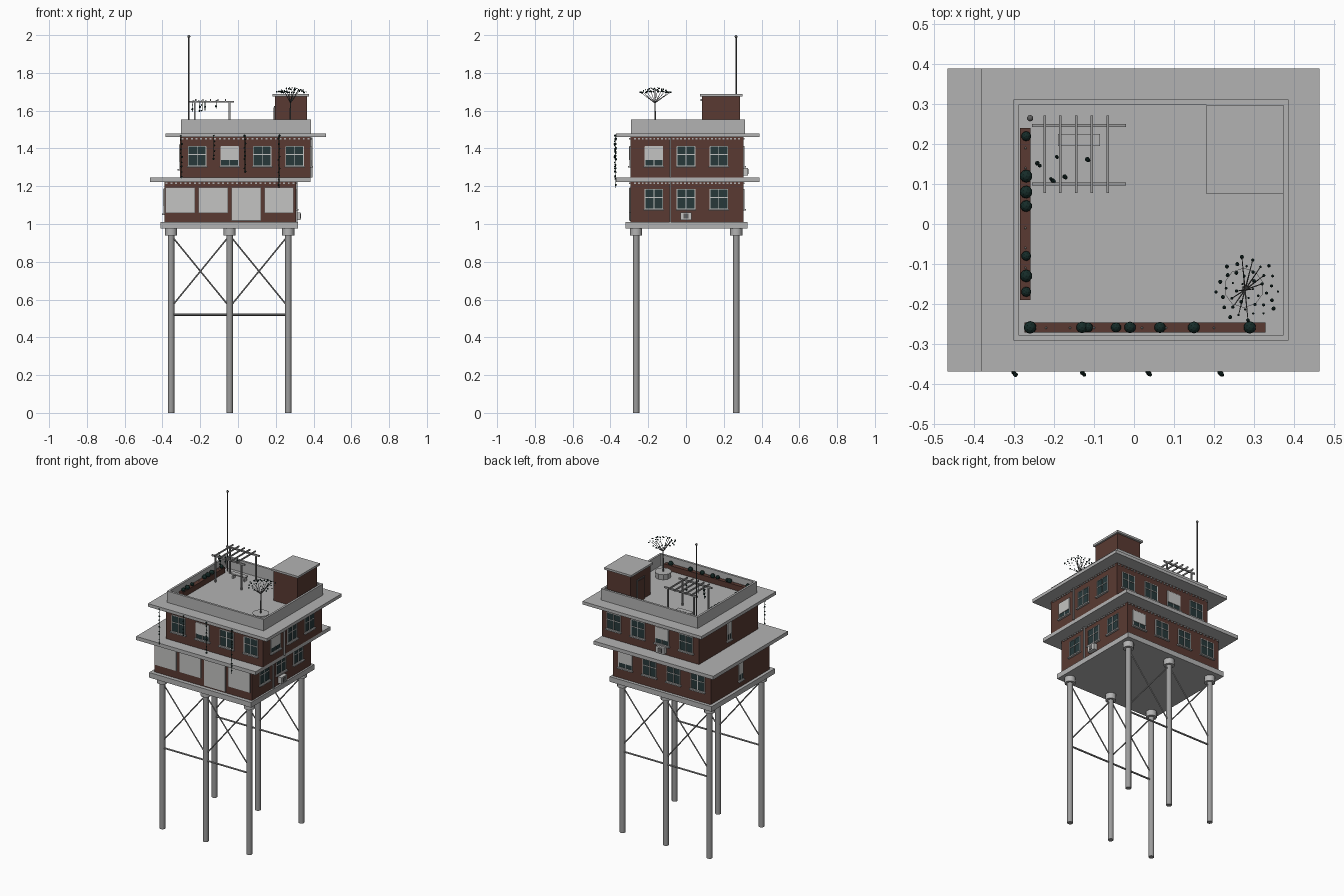
import bpy
import bmesh
import math
import random
from mathutils import Vector, Matrix

random.seed(4)
start_cube = bpy.data.objects.get("Cube")
if start_cube:
    bpy.data.objects.remove(start_cube, do_unlink=True)


def material(name, red, green, blue):
    mat = bpy.data.materials.new(name)
    mat.use_nodes = True
    colour = (red, green, blue, 1)
    mat.diffuse_color = colour
    mat.node_tree.nodes["Principled BSDF"].inputs["Base Color"].default_value = colour
    return mat


brick = material("brick brown", .1, .042, .032)
concrete = material("concrete grey", .45, .45, .45)
steel = material("steel grey", .33, .33, .33)
dark_steel = material("dark steel", .12, .12, .12)
panel = material("light panel", .55, .55, .54)
glass = material("dark glass", .02, .04, .042)
foliage = material("dark foliage", .008, .025, .022)


class Part:
    """Collects simple solids into one named object."""

    def __init__(self, name, mat, smooth=False):
        self.name, self.mat, self.smooth = name, mat, smooth
        self.bm = bmesh.new()

    def box(self, x0, x1, y0, y1, z0, z1):
        centre = Vector((x0 + x1, y0 + y1, z0 + z1)) / 2
        size = Matrix.Diagonal((abs(x1 - x0), abs(y1 - y0), abs(z1 - z0), 1))
        bmesh.ops.create_cube(self.bm, size=1, matrix=Matrix.Translation(centre) @ size)

    def rod(self, a, b, radius, sides=6, tip=None):
        a, b = Vector(a), Vector(b)
        turn = (b - a).to_track_quat("Z", "Y").to_matrix().to_4x4()
        bmesh.ops.create_cone(
            self.bm, cap_ends=True, segments=sides, radius1=radius,
            radius2=radius if tip is None else tip, depth=(b - a).length,
            matrix=Matrix.Translation((a + b) / 2) @ turn)

    def blob(self, centre, radius, detail=1):
        bmesh.ops.create_icosphere(self.bm, subdivisions=detail, radius=radius,
                                   matrix=Matrix.Translation(centre))

    def finish(self):
        mesh = bpy.data.meshes.new(self.name)
        self.bm.to_mesh(mesh)
        self.bm.free()
        mesh.materials.append(self.mat)
        obj = bpy.data.objects.new(self.name, mesh)
        bpy.context.collection.objects.link(obj)
        if self.smooth:
            bpy.ops.object.select_all(action="DESELECT")
            obj.select_set(True)
            bpy.context.view_layer.objects.active = obj
            bpy.ops.object.shade_smooth_by_angle(angle=math.radians(40))


def single_box(name, mat, *bounds):
    part = Part(name, mat)
    part.box(*bounds)
    part.finish()


# Stilts, collars and cross bracing
columns = Part("columns", steel, True)
collars = Part("column_collars", concrete, True)
braces = Part("cross_braces", steel)
column_x = (-.354, -.044, .266)
for y in (-.264, .266):
    for x in column_x:
        columns.rod((x, y, 0), (x, y, .98), .017, 12)
        collars.rod((x, y, .94), (x, y, .98), .032, 12)
    for a, b in zip(column_x, column_x[1:]):
        braces.rod((a, y, .94), (b, y, .56), .004)
        braces.rod((a, y, .56), (b, y, .94), .004)
        braces.rod((a, y, .52), (b, y, .52), .006)
for part in (columns, collars, braces):
    part.finish()

# Floors and storeys
single_box("platform", concrete, -.41, .317, -.32, .325, .977, 1.01)
single_box("lower_storey", brick, -.39, .306, -.295, .305, 1.01, 1.223)
single_box("middle_slab", concrete, -.467, .385, -.37, .39, 1.223, 1.246)
single_box("upper_storey", brick, -.306, .385, -.295, .305, 1.246, 1.46)
single_box("roof_slab", concrete, -.383, .465, -.37, .39, 1.46, 1.48)

# Parapet ring
parapet = Part("parapet", concrete)
for y in (-.292, .298):
    parapet.box(-.302, .387, y, y + .014, 1.48, 1.553)
for x in (-.302, .374):
    parapet.box(x, x + .013, -.278, .298, 1.48, 1.553)
parapet.finish()

# Wall fittings, placed by side, position along the wall and depth off it
panes = Part("window_panes", glass)
bars = Part("window_bars", panel)
blinds = Part("window_blinds", panel)
sills = Part("window_sills", concrete)
coolers = Part("air_conditioners", panel)
fans = Part("air_conditioner_fans", dark_steel)
dentils = Part("cornice_blocks", concrete)
pipes = Part("drain_pipes", steel)
lower = dict(front=-.295, back=.305, left=-.39, right=.306)
upper = dict(front=-.295, back=.305, left=-.306, right=.385)


def on_wall(part, storey, side, u0, u1, z0, z1, d0, d1):
    sign = -1 if side in ("front", "left") else 1
    w0, w1 = storey[side] + sign * d0, storey[side] + sign * d1
    if side in ("front", "back"):
        part.box(u0, u1, w0, w1, z0, z1)
    else:
        part.box(w0, w1, u0, u1, z0, z1)


def window(storey, side, u, z, blind=False, half=.047, height=.104):
    top = z + height
    on_wall(panes, storey, side, u - half, u + half, z, top, -.004, .002)
    for edge in (u - half, u, u + half):
        on_wall(bars, storey, side, edge - .002, edge + .002, z, top, 0, .005)
    for level in (z, z + height * .58, top):
        on_wall(bars, storey, side, u - half, u + half, level - .002, level + .002, 0, .005)
    if blind:
        on_wall(blinds, storey, side, u - half, u + half, z + height * .3, top, 0, .006)
    on_wall(sills, storey, side, u - half - .007, u + half + .007, z - .008, z, 0, .013)


def cooler(storey, side, u, z):
    on_wall(coolers, storey, side, u - .03, u + .03, z, z + .04, 0, .024)
    on_wall(fans, storey, side, u - .014, u + .014, z + .007, z + .033, .024, .027)


for i in range(4):
    x = -.216 + i * .172
    window(upper, "front", x, 1.307, i == 1)
    window(upper, "back", x, 1.307, i == 1)
    window(lower, "back", x - .083, 1.08, i == 3)
for i, y in enumerate((-.17, 0, .174)):
    window(upper, "right", y, 1.307, i == 0)
    window(lower, "right", y, 1.08)
for storey, z in ((lower, 1.055), (upper, 1.29)):
    window(storey, "left", 0, z, True, .02, .13)
    on_wall(pipes, storey, "right", -.088, -.08, z - .045, z + .168, 0, .01)
    for side in ("front", "right", "back"):
        low, high = (-.28, .29) if side == "right" else (storey["left"], storey["right"])
        for i in range(28):
            u = low + (high - low) * (i + .5) / 28
            on_wall(dentils, storey, side, u - .005, u + .005, z + .157, z + .165, 0, .006)
cooler(lower, "right", 0, 1.022)
cooler(upper, "back", -.044, 1.257)
for part in (panes, bars, blinds, sills, coolers, fans, dentils, pipes):
    part.finish()

# Shop shutters and entrance on the front
shutters = Part("shop_shutters", panel)
surrounds = Part("shutter_surrounds", dark_steel)
for i in range(4):
    x = -.38 + i * .174
    base = 1.02 if i == 2 else 1.06
    on_wall(surrounds, lower, "front", x - .003, x + .153, base - .003, 1.194, 0, .003)
    on_wall(shutters, lower, "front", x, x + .15, base, 1.191, 0, .006)
shutters.finish()
surrounds.finish()

# Stair house with its door
single_box("stair_house", brick, .195, .364, .085, .285, 1.48, 1.674)
single_box("stair_house_roof", concrete, .182, .375, .075, .298, 1.674, 1.687)
single_box("stair_door_frame", dark_steel, .19, .196, .145, .225, 1.48, 1.625)
single_box("stair_door", brick, .188, .192, .152, .218, 1.48, 1.618)

# Antenna mast
mast = Part("antenna_mast", dark_steel, True)
mast.rod((-.26, .265, 1.48), (-.26, .265, 1.99), .004, 8)
mast.blob((-.26, .265, 1.992), .008, 2)
mast.finish()

# Pergola and bench
pergola = Part("pergola", steel)
for y in (.1, .247):
    pergola.box(-.256, -.02, y - .004, y + .004, 1.642, 1.652)
    for x in (-.23, -.045):
        pergola.box(x - .004, x + .004, y - .004, y + .004, 1.48, 1.645)
for i in range(5):
    x = -.224 + i * .0395
    pergola.box(x - .003, x + .003, .078, .272, 1.652, 1.661)
pergola.finish()
bench = Part("bench", concrete)
bench.box(-.19, -.085, .195, .225, 1.505, 1.512)
for x in (-.18, -.1):
    bench.box(x, x + .008, .198, .222, 1.48, 1.505)
bench.finish()

# Hanging vines on the front eave and the pergola
vines = Part("hanging_vines", foliage)


def vine(x, y, top, bottom):
    vines.rod((x, y, top), (x, y, bottom), .0018, 5)
    z = top
    while z > bottom:
        offset = random.uniform(-.004, .004)
        vines.blob((x + offset, y - offset, z), random.uniform(.004, .007))
        z -= random.uniform(.016, .032)


for x, bottom in ((-.3, 1.24), (-.128, 1.34), (.037, 1.27), (.217, 1.19)):
    vine(x, -.374, 1.468, bottom)
for x, y in ((-.24, .15), (-.19, .165), (-.175, .12), (-.205, .11), (-.115, .16)):
    vine(x, y, 1.65, random.uniform(1.575, 1.62))
vines.finish()

# Planters with shrubs
planters = Part("planters", brick)
planters.box(-.286, -.259, -.19, .24, 1.48, 1.515)
planters.box(-.274, .33, -.272, -.247, 1.48, 1.515)
planters.finish()
shrubs = Part("shrubs", foliage)
flowers = Part("flowers", panel)
spots = [(-.27, y) for y in (.22, .12, .08, .045, -.08, -.13, -.17)]
spots += [(x, -.259) for x in (-.26, -.13, -.115, -.045, -.01, .065, .15, .29)]
for x, y in spots:
    shrubs.blob((x, y, 1.523), random.uniform(.012, .016), 2)
for i in range(8):
    flowers.blob((-.272, -.16 + i * .05, 1.518), .003)
    flowers.blob((-.22 + i * .06, -.26, 1.518), .003)
shrubs.finish()
flowers.finish()

# Roof tree in a round pot
pot = Part("tree_pot", concrete)
pot.rod((.275, -.16, 1.48), (.275, -.16, 1.515), .046, 10, .05)
pot.finish()
tree = Part("tree_branches", dark_steel)
leaves = Part("tree_leaves", foliage)
fork = Vector((.278, -.165, 1.64))
tree.rod((.275, -.16, 1.51), fork, .005, 6, .003)
for i in range(42):
    angle, reach = i * 2.4, .083 * math.sqrt((i + 1) / 42)
    end = Vector((.285 + reach * math.cos(angle), -.163 + reach * math.sin(angle),
                  1.725 - reach * .3 + random.uniform(-.008, .003)))
    leaves.blob(end, random.uniform(.003, .006))
    if i % 4 == 0:
        tree.rod(fork, end, .002, 5, .001)
tree.finish()
leaves.finish()
